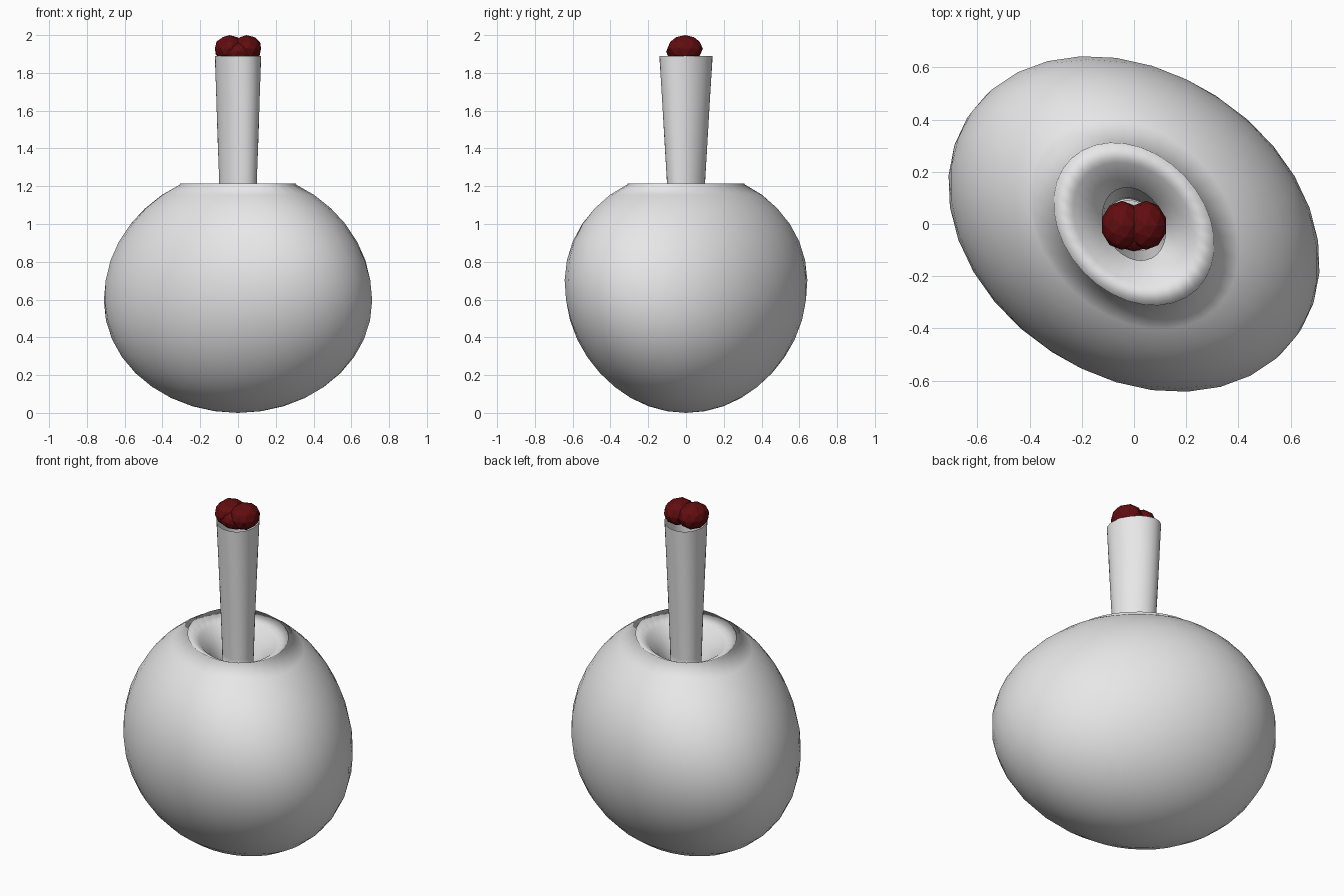
import bpy
import bmesh
import math
from mathutils import Matrix

cube = bpy.data.objects.get("Cube")
if cube:
    bpy.data.objects.remove(cube, do_unlink=True)


def make_material(name, rgb):
    mat = bpy.data.materials.new(name)
    mat.use_nodes = True
    mat.diffuse_color = (*rgb, 1)
    mat.node_tree.nodes["Principled BSDF"].inputs["Base Color"].default_value = (*rgb, 1)
    return mat


def make_object(name, bm, mat):
    mesh = bpy.data.meshes.new(name)
    bmesh.ops.recalc_face_normals(bm, faces=bm.faces)
    bm.to_mesh(mesh)
    bm.free()
    mesh.materials.append(mat)
    obj = bpy.data.objects.new(name, mesh)
    bpy.context.collection.objects.link(obj)
    return obj


pale = make_material("pale_grey", (0.8, 0.8, 0.8))
red = make_material("dark_red", (0.12, 0.004, 0.005))

SIDES = 32
LONG, SHORT = 1.14, 0.877


def ring(bm, radius, z):
    """Oval ring whose long axis turns steadily with height."""
    turn = math.radians(-19 - 22.5 * z)
    spin = Matrix.Rotation(turn, 4, "Z")
    verts = bmesh.ops.create_circle(bm, segments=SIDES, radius=radius)["verts"]
    place = Matrix.Translation((0, 0, z)) @ spin @ Matrix.Diagonal((LONG, SHORT, 1, 1))
    bmesh.ops.transform(bm, matrix=place, verts=verts)
    return verts


# Twisted vase: round belly, rim, dimple and open flared neck in one skin
belly = []
for i in range(1, 17):
    a = math.radians(-90 + 153 * i / 16)
    belly.append((0.666 * math.cos(a), 0.64 + 0.64 * math.sin(a)))
dimple = [(0.305, 1.215), (0.23, 1.175), (0.165, 1.11), (0.115, 1.03), (0.09, 0.97)]
neck = [(0.095, 1.12), (0.1, 1.25), (0.11, 1.46), (0.12, 1.68), (0.13, 1.89)]

bm = bmesh.new()
rings = [ring(bm, r, z) for r, z in belly + dimple + neck]
for low, high in zip(rings, rings[1:]):
    for i in range(SIDES):
        j = (i + 1) % SIDES
        bm.faces.new((low[i], low[j], high[j], high[i]))
pole = bm.verts.new((0, 0, 0))
for i in range(SIDES):
    bm.faces.new((pole, rings[0][(i + 1) % SIDES], rings[0][i]))
vase = make_object("vase", bm, pale)
for poly in vase.data.polygons:
    poly.use_smooth = True

# Faceted lobes of the stopper
lobes = {
    "stopper_left_lobe": ((0.046, -0.005, 1.928), (0.08, 0.094, 0.072)),
    "stopper_right_lobe": ((-0.046, -0.005, 1.928), (0.08, 0.094, 0.072)),
    "stopper_front_lobe": ((0, -0.035, 1.912), (0.085, 0.07, 0.055)),
}
for name, (spot, size) in lobes.items():
    bm = bmesh.new()
    bmesh.ops.create_icosphere(bm, subdivisions=2, radius=1)
    shape = Matrix.Translation(spot) @ Matrix.Diagonal((*size, 1))
    bmesh.ops.transform(bm, matrix=shape, verts=bm.verts)
    make_object(name, bm, red)
